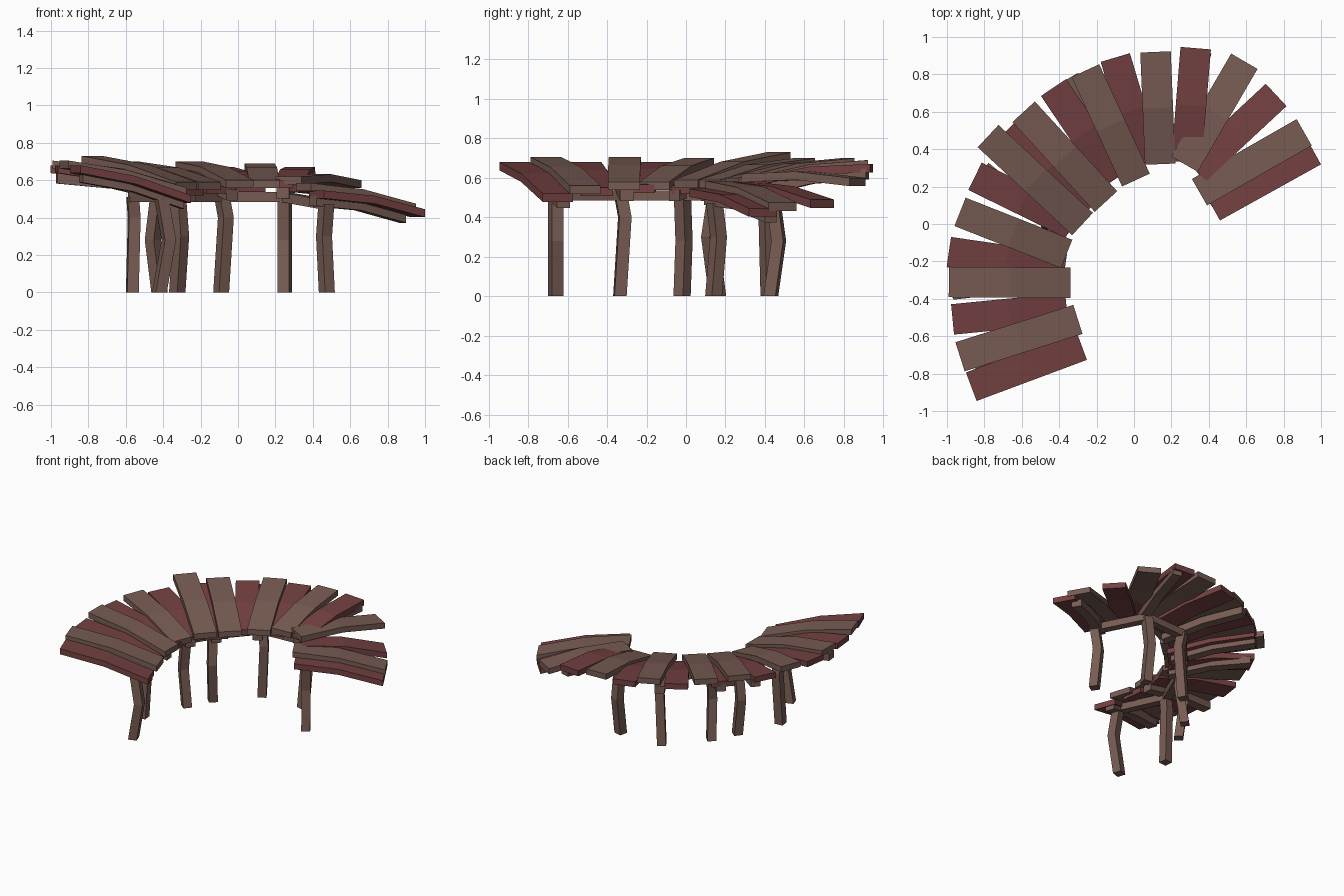
import bpy, bmesh
from mathutils import Vector

if "Cube" in bpy.data.objects:
    bpy.data.objects.remove(bpy.data.objects["Cube"])


def material(name, rgb):
    m = bpy.data.materials.new(name)
    m.diffuse_color = (*rgb, 1)
    m.use_nodes = True
    m.node_tree.nodes["Principled BSDF"].inputs["Base Color"].default_value = m.diffuse_color
    return m


BROWN = material("weathered brown wood", (0.185, 0.107, 0.086))
RED = material("dark red wood", (0.175, 0.052, 0.053))


def bar(name, points, a, b, mat):
    """Sweep a box section (half vectors a and b) along a bent path."""
    bm = bmesh.new()
    rings = []
    for p in points:
        p = Vector(p)
        rings.append([bm.verts.new(p + sa * a + sb * b)
                      for sa, sb in ((-1, -1), (1, -1), (1, 1), (-1, 1))])
    for r, s in zip(rings, rings[1:]):
        for i in range(4):
            j = (i + 1) % 4
            bm.faces.new((r[i], r[j], s[j], s[i]))
    bm.faces.new(rings[0])
    bm.faces.new(rings[-1])
    bmesh.ops.recalc_face_normals(bm, faces=bm.faces)
    me = bpy.data.meshes.new(name)
    bm.to_mesh(me)
    bm.free()
    me.materials.append(mat)
    bpy.context.collection.objects.link(bpy.data.objects.new(name, me))


def bent_beam(name, ix, iy, ox, oy, zi, zo, width, thick, bulge, mat):
    """Board from the inner end to the outer end with a raised kink halfway."""
    p, q = Vector((ix, iy, zi)), Vector((ox, oy, zo))
    mid = (p + q) / 2 + Vector((0, 0, bulge))
    d = q - p
    side = Vector((-d.y, d.x, 0)).normalized() * width / 2
    bar(name, (p, mid, q), side, Vector((0, 0, thick / 2)), mat)


# Deck planks: inner x, y, outer x, y, top height at inner and outer end
planks = [
    (-.28, -.65, -.87, -.87, .52, .68), (-.30, -.51, -.93, -.71, .56, .705),
    (-.36, -.45, -.97, -.51, .55, .68), (-.34, -.315, -.99, -.31, .58, .705),
    (-.37, -.24, -.99, -.15, .565, .68), (-.36, -.16, -.93, .065, .58, .70),
    (-.33, 0, -.85, .255, .56, .67), (-.275, 0, -.78, .47, .59, .73),
    (-.24, .08, -.67, .51, .56, .67), (-.15, .12, -.59, .60, .59, .70),
    (-.10, .24, -.43, .73, .57, .67), (.01, .235, -.26, .82, .60, .70),
    (.07, .32, -.10, .89, .58, .67), (.14, .32, .115, .92, .60, .69),
    (.28, .33, .33, .94, .60, .67), (.27, .32, .59, .87, .62, .60),
    (.33, .29, .76, .69, .58, .49), (.35, .17, .91, .49, .585, .475),
    (.42, .09, .96, .39, .545, .445),
]
T = 0.042
for n, (ix, iy, ox, oy, zi, zo) in enumerate(planks):
    bent_beam(f"deck_plank_{n + 1}", ix, iy, ox, oy, zi - T / 2, zo - T / 2,
              0.163, T, 0.022, BROWN if n % 2 else RED)

# Support arms under the deck, one per post
arms = [
    (-.30, -.62, -.84, -.80, .475, .615), (-.37, -.30, -.97, -.37, .51, .61),
    (-.36, -.06, -.80, .30, .51, .61), (-.25, .10, -.66, .52, .51, .62),
    (-.03, .28, -.33, .79, .52, .62), (.24, .36, .38, .92, .53, .62),
    (.40, .12, .88, .43, .49, .40),
]
for n, arm in enumerate(arms):
    bent_beam(f"support_arm_{n + 1}", *arm, 0.07, 0.055, 0.022, BROWN)

# Bent posts: foot x, y, sideways shift of the bend, height of the bend
posts = [
    (-.42, -.66, .05, 0, .28), (-.565, -.335, .01, .025, .40),
    (-.42, -.02, -.035, .01, .28), (-.325, .16, .02, -.04, .30),
    (-.09, .42, .025, -.01, .40), (.25, .43, 0, .04, .28),
    (.475, .14, -.015, .025, .30),
]
tops = []
for n, (x, y, dx, dy, zb) in enumerate(posts):
    d = Vector((arms[n][2] - arms[n][0], arms[n][3] - arms[n][1], 0)).normalized()
    top = Vector((x + dx * .2, y + dy * .2, .47 if n == 6 else .51))
    tops.append(top)
    bar(f"post_{n + 1}", ((x, y, 0), (x + dx, y + dy, zb), top),
        d * .031, Vector((-d.y, d.x, 0)) * .031, BROWN)

# Stringers joining neighbouring post tops
for n, (p, q) in enumerate(zip(tops, tops[1:])):
    d = q - p
    side = Vector((-d.y, d.x, 0)).normalized() * .028
    bar(f"stringer_{n + 1}", (p, q), side, Vector((0, 0, .026)), BROWN)
